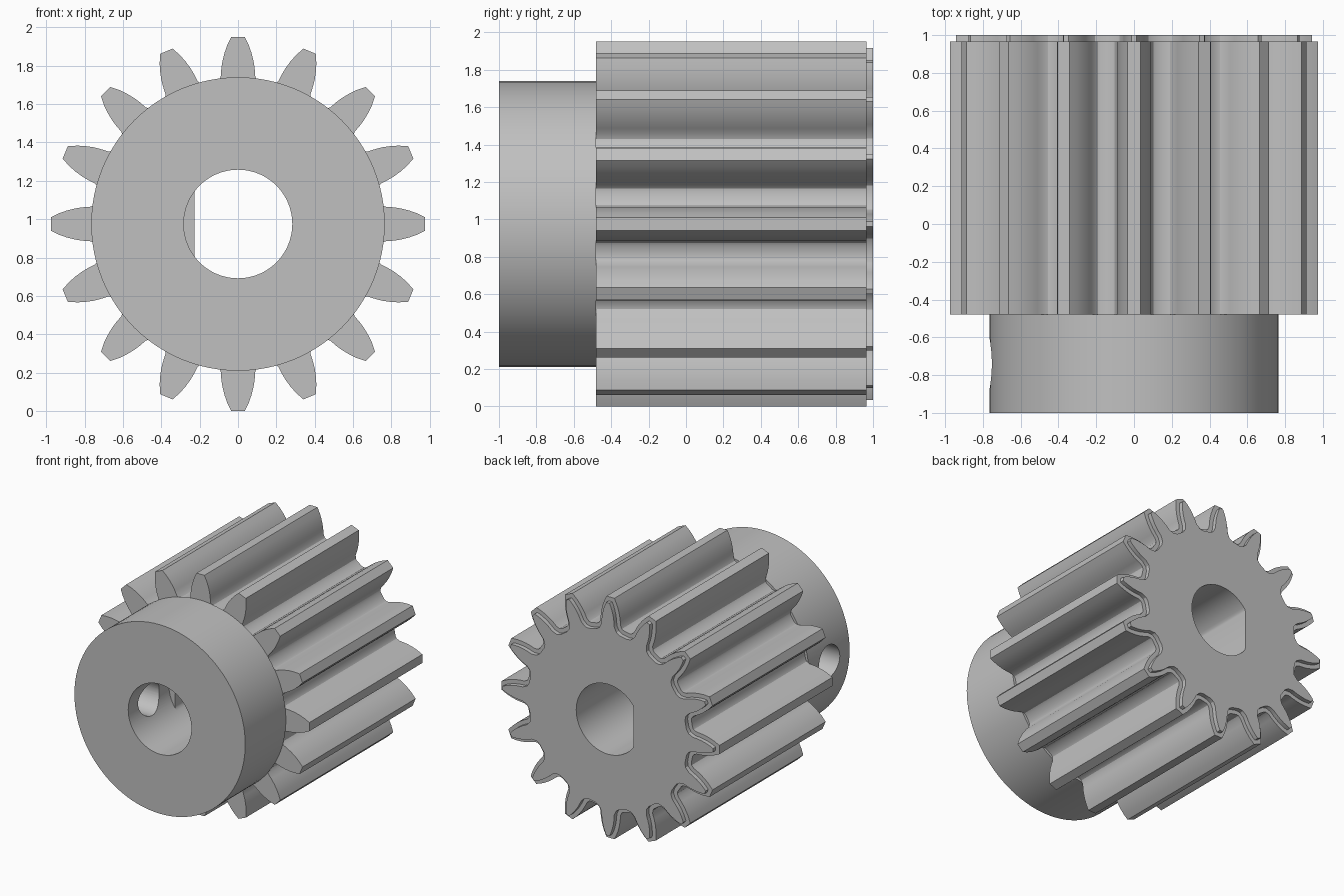
import bpy, bmesh
from math import pi, cos, sin, radians
from mathutils import Vector, Matrix

cube = bpy.data.objects.get("Cube")
if cube:
    bpy.data.objects.remove(cube, do_unlink=True)

CENTRE = 0.975          # height of the shaft axis
TEETH = 16
HUB_R, BORE_R = 0.765, 0.283
FRONT, JOIN, STEP, BACK = -1.0, -0.48, 0.966, 1.0

steel = bpy.data.materials.new("grey metal")
steel.use_nodes = True
colour = (0.53, 0.53, 0.53, 1)
steel.diffuse_color = colour
steel.node_tree.nodes["Principled BSDF"].inputs["Base Color"].default_value = colour


def circle(radius, n=96):
    return [Vector((radius * cos(2 * pi * i / n), radius * sin(2 * pi * i / n))) for i in range(n)]


def loft(name, sections):
    """Solid through equal-sized outlines, each given as (y, outline in x and z)."""
    bm = bmesh.new()
    rings = [[bm.verts.new((p.x, y, p.y + CENTRE)) for p in outline] for y, outline in sections]
    n = len(rings[0])
    for a, b in zip(rings, rings[1:]):
        for i in range(n):
            j = (i + 1) % n
            bm.faces.new((a[i], a[j], b[j], b[i]))
    bm.faces.new(rings[0])
    bm.faces.new(rings[-1])
    bmesh.ops.recalc_face_normals(bm, faces=bm.faces)
    mesh = bpy.data.meshes.new(name)
    bm.to_mesh(mesh)
    bm.free()
    mesh.materials.append(steel)
    obj = bpy.data.objects.new(name, mesh)
    bpy.context.collection.objects.link(obj)
    return obj


def activate(obj):
    bpy.ops.object.select_all(action='DESELECT')
    obj.select_set(True)
    bpy.context.view_layer.objects.active = obj


def cut(obj, cutter):
    cutter.hide_render = True
    mod = obj.modifiers.new("cut", 'BOOLEAN')
    mod.operation, mod.solver, mod.object = 'DIFFERENCE', 'EXACT', cutter
    activate(obj)
    bpy.ops.object.modifier_apply(modifier=mod.name)
    bpy.data.objects.remove(cutter, do_unlink=True)


def inset(points, d):
    """Move a counter-clockwise outline inwards by d with mitred corners."""
    result = []
    for i, p in enumerate(points):
        e1 = (p - points[i - 1]).normalized()
        e2 = (points[(i + 1) % len(points)] - p).normalized()
        n1, n2 = Vector((-e1.y, e1.x)), Vector((-e2.y, e2.x))
        result.append(p + (n1 + n2) * d / (1 + n1.dot(n2)))
    return result


# Tooth flank as (distance from axis, half width), root to tip
flank = [(0.735, 0.118), (0.745, 0.102), (0.77, 0.09), (0.81, 0.087),
         (0.85, 0.081), (0.89, 0.071), (0.93, 0.057), (0.975, 0.035)]
tooth = [Vector((r, -w)) for r, w in flank] + [Vector((r, w)) for r, w in reversed(flank)]
outline = []
for k in range(TEETH):
    turn = Matrix.Rotation(2 * pi * k / TEETH, 2)
    outline += [turn @ p for p in tooth]
small = inset(outline, 0.033)

# Toothed wheel with a shallow step on its back face and a D-shaped bore
gear = loft("gear_wheel", [(JOIN, outline), (STEP, outline), (STEP, small), (BACK, small)])
d_bore = [Vector((max(p.x, -0.228), p.y)) for p in circle(BORE_R)]
d_bore = [p for i, p in enumerate(d_bore)
          if not (p.x == d_bore[i - 1].x == d_bore[(i + 1) % len(d_bore)].x)]
cut(gear, loft("d_bore_cutter", [(JOIN - 0.2, d_bore), (BACK + 0.2, d_bore)]))

# Hub with a round bore and a set screw hole through one wall
hub = loft("hub", [(FRONT, circle(HUB_R)), (JOIN, circle(HUB_R))])
cut(hub, loft("bore_cutter", [(FRONT - 0.2, circle(BORE_R)), (JOIN + 0.2, circle(BORE_R))]))
bpy.ops.mesh.primitive_cylinder_add(vertices=48, radius=0.135, depth=0.9,
                                    location=(-0.55, -0.74, CENTRE), rotation=(0, pi / 2, 0))
cut(hub, bpy.context.object)

for obj in (gear, hub):
    obj.data.materials.clear()
    obj.data.materials.append(steel)
    for face in obj.data.polygons:
        face.material_index = 0
    activate(obj)
    bpy.ops.object.shade_smooth_by_angle(angle=radians(30))
